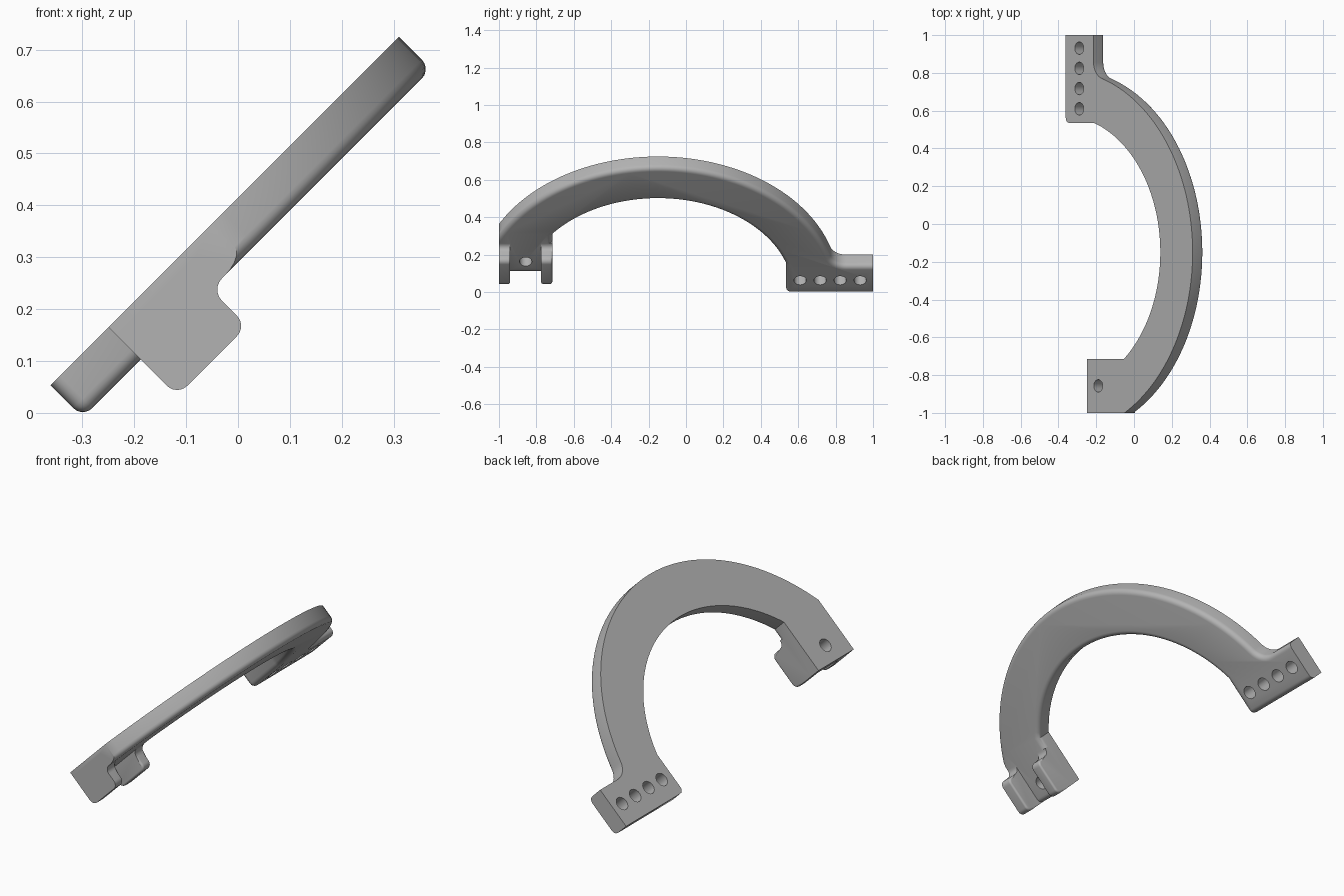
import bpy, bmesh
from math import sin, cos, asin, atan2, hypot, pi, radians
from mathutils import Matrix

if "Cube" in bpy.data.objects:
    bpy.data.objects.remove(bpy.data.objects["Cube"])

# Local frame: u across the plate, v along y, w out of the top face
TOP, BOTTOM, PAD = 0.293, 0.205, 0.106
CU, CV, R_IN, R_OUT = -0.231, -0.15, 0.721, 0.963
A_LOW, A_HIGH, A_INNER = -0.218, -0.01, 0.535
B_LOW, B_HIGH, B_INNER = -0.06, 0.131, -0.715
FILLET = 0.09

grey = bpy.data.materials.new("plain grey")
grey.use_nodes = True
colour = (0.45, 0.45, 0.45, 1)
grey.diffuse_color = colour
grey.node_tree.nodes["Principled BSDF"].inputs["Base Color"].default_value = colour


def arc(cx, cy, r, start, end, n):
    return [(cx + r * cos(start + (end - start) * i / n),
             cy + r * sin(start + (end - start) * i / n)) for i in range(n + 1)]


def prism(name, points, to_3d, low, high, bevel=None, width=0.0):
    """Extrude an outline and round the edges picked by the bevel rule."""
    bm = bmesh.new()
    face = bm.faces.new([bm.verts.new(to_3d(a, b, low)) for a, b in points])
    new = bmesh.ops.extrude_face_region(bm, geom=[face])["geom"]
    shift = [q - p for p, q in zip(to_3d(0, 0, low), to_3d(0, 0, high))]
    bmesh.ops.translate(bm, vec=shift,
                        verts=[g for g in new if isinstance(g, bmesh.types.BMVert)])
    bmesh.ops.recalc_face_normals(bm, faces=bm.faces)
    if bevel:
        edges = [e for e in bm.edges if bevel(*[v.co for v in e.verts])]
        bmesh.ops.bevel(bm, geom=edges, offset=width, segments=5,
                        profile=0.5, affect='EDGES')
        bmesh.ops.recalc_face_normals(bm, faces=bm.faces)
    mesh = bpy.data.meshes.new(name)
    bm.to_mesh(mesh)
    bm.free()
    obj = bpy.data.objects.new(name, mesh)
    bpy.context.collection.objects.link(obj)
    mesh.materials.append(grey)
    return obj


def combine(target, other, operation):
    mod = target.modifiers.new(operation.lower(), 'BOOLEAN')
    mod.operation, mod.object, mod.solver = operation, other, 'EXACT'
    bpy.context.view_layer.objects.active = target
    bpy.ops.object.modifier_apply(modifier=mod.name)
    bpy.data.objects.remove(other)


# Curved plate with a straight tab at each end
fu = A_HIGH + FILLET - CU
fv = ((R_OUT + FILLET) ** 2 - fu ** 2) ** 0.5
join = atan2(fv, fu)
outline = [(A_LOW, A_INNER), (A_LOW, 1), (A_HIGH, 1)]
outline += arc(CU + fu, CV + fv, FILLET, pi, pi + join, 10)
outline += arc(CU, CV, R_OUT, join, asin((-1 - CV) / R_OUT), 64)[1:]
outline += [(B_LOW, -1), (B_LOW, B_INNER)]
outline += arc(CU, CV, R_IN, asin((B_INNER - CV) / R_IN),
               asin((A_INNER - CV) / R_IN), 56)


def plate_edge(p, q):
    under = max(p.z, q.z) < BOTTOM + 0.001
    end = abs(p.y - q.y) < 0.001 and abs(p.y) > 0.999
    corner = all(hypot(v.x - A_LOW, v.y - A_INNER) < 0.001 for v in (p, q))
    return (under and not end) or corner


plate = prism("curved_bracket", outline, lambda u, v, w: (u, v, w),
              BOTTOM, TOP, plate_edge, 0.026)

# Two rounded legs under the front tab, with a channel between them
r, f = 0.028, 0.03
profile = [(B_LOW, TOP - 0.02)]
profile += arc(B_LOW + r, PAD + r, r, pi, 1.5 * pi, 6)
profile += arc(B_HIGH - r, PAD + r, r, -pi / 2, 0, 6)
profile += arc(B_HIGH + f, BOTTOM - f, f, pi, pi / 2, 6)
profile += [(B_HIGH + f, TOP - 0.02)]


def leg_edge(p, q):
    rim = abs(p.y - q.y) < 0.001 and p.y > -0.999
    return rim and max(p.z, q.z) < BOTTOM - f + 0.001


for name, low, high in (("front_leg", -1, -0.94), ("rear_leg", -0.775, B_INNER)):
    leg = prism(name, profile, lambda u, w, v: (u, v, w), low, high, leg_edge, 0.01)
    combine(plate, leg, 'UNION')

# Bolt holes through both tabs
for u, v in [(-0.117, 0.61 + 0.107 * i) for i in range(4)] + [(0.025, -0.857)]:
    hole = prism("hole_cutter", arc(u, v, 0.033, 0, 2 * pi, 32)[:-1],
                 lambda a, b, w: (a, b, w), 0, 0.5)
    hole.hide_render = True
    combine(plate, hole, 'DIFFERENCE')

# Tilt the whole bracket and shade it
plate.data.transform(Matrix.Rotation(-pi / 4, 4, 'Y'))
bpy.ops.object.select_all(action='DESELECT')
plate.select_set(True)
bpy.context.view_layer.objects.active = plate
bpy.ops.object.shade_smooth_by_angle(angle=radians(30))
